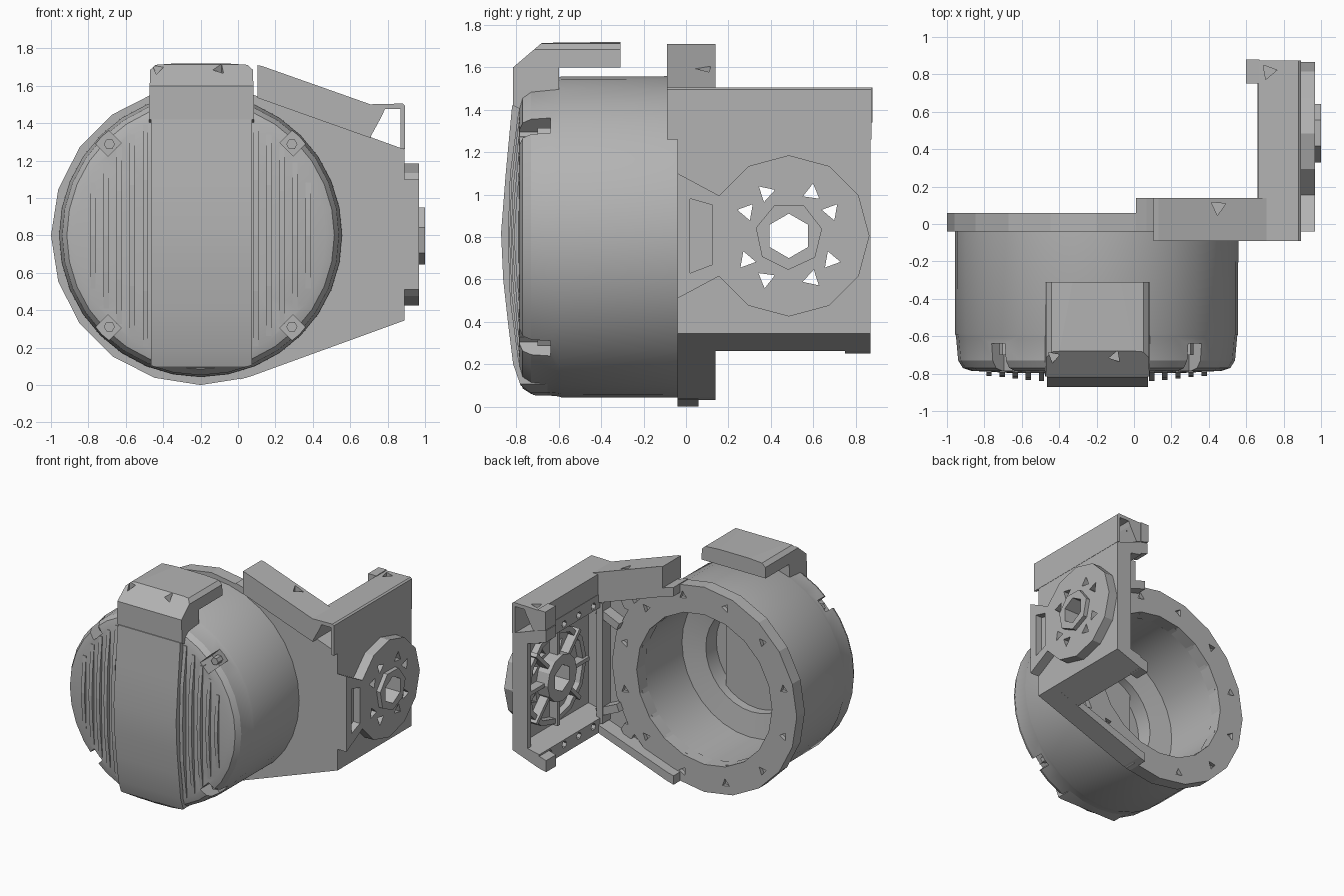
import bpy, bmesh, math
from mathutils import Vector

old = bpy.data.objects.get("Cube")
if old:
    bpy.data.objects.remove(old, do_unlink=True)

GREY = (0.45, 0.45, 0.45, 1)
grey = bpy.data.materials.new("plain grey")
grey.use_nodes = True
grey.diffuse_color = GREY
grey.node_tree.nodes["Principled BSDF"].inputs["Base Color"].default_value = GREY

CX, CZ = -0.2, 0.8        # cup axis
DY, DZ = 0.485, 0.805     # side disc axis


def finish(name, bm):
    bmesh.ops.recalc_face_normals(bm, faces=bm.faces)
    mesh = bpy.data.meshes.new(name)
    bm.to_mesh(mesh)
    bm.free()
    mesh.materials.append(grey)
    ob = bpy.data.objects.new(name, mesh)
    bpy.context.collection.objects.link(ob)
    return ob


def prism(name, polys, axis, a, b):
    """Extrude flat outlines along an axis from a to b."""
    place = {"x": lambda u, v, t: (t, u, v),
             "y": lambda u, v, t: (u, t, v),
             "z": lambda u, v, t: (u, v, t)}[axis]
    bm = bmesh.new()
    for poly in polys:
        face = bm.faces.new([bm.verts.new(place(u, v, a)) for u, v in poly])
        new = bmesh.ops.extrude_face_region(bm, geom=[face])["geom"]
        shift = Vector(place(0, 0, b - a))
        bmesh.ops.translate(bm, vec=shift, verts=[g for g in new if isinstance(g, bmesh.types.BMVert)])
    return finish(name, bm)


def lathe(name, profile, steps):
    """Turn a (radius, y) profile about the cup axis."""
    bm = bmesh.new()
    vs = [bm.verts.new((CX + r, y, CZ)) for r, y in profile]
    es = [bm.edges.new(p) for p in zip(vs, vs[1:])]
    bmesh.ops.spin(bm, geom=vs + es, cent=(CX, 0, CZ), axis=(0, 1, 0),
                   angle=math.tau, steps=steps, use_duplicate=False)
    bmesh.ops.remove_doubles(bm, verts=bm.verts, dist=0.0005)
    return finish(name, bm)


def ngon(u, v, r, n, turn=0):
    return [(u + r * math.cos(math.radians(turn) + math.tau * i / n),
             v + r * math.sin(math.radians(turn) + math.tau * i / n)) for i in range(n)]


def rect(u0, u1, v0, v1):
    return [(u0, v0), (u1, v0), (u1, v1), (u0, v1)]


def spoke(u, v, deg, r0, r1, w):
    """Rectangle lying along a radius."""
    c, s = math.cos(math.radians(deg)), math.sin(math.radians(deg))
    return [(u + r * c - t * s, v + r * s + t * c)
            for r, t in ((r0, -w), (r1, -w), (r1, w), (r0, w))]


def polar(u, v, r, deg):
    return u + r * math.cos(math.radians(deg)), v + r * math.sin(math.radians(deg))


def apply_mod(ob, mod):
    bpy.context.view_layer.objects.active = ob
    bpy.ops.object.modifier_apply(modifier=mod.name)


def cut(targets, cutter, operation="DIFFERENCE"):
    for ob in targets:
        mod = ob.modifiers.new("cut", "BOOLEAN")
        mod.operation, mod.solver, mod.object = operation, "EXACT", cutter
        apply_mod(ob, mod)
    bpy.data.objects.remove(cutter, do_unlink=True)


def bevel(ob, width):
    mod = ob.modifiers.new("bevel", "BEVEL")
    mod.width, mod.segments = width, 2
    apply_mod(ob, mod)


def smooth(ob):
    bpy.ops.object.select_all(action="DESELECT")
    ob.select_set(True)
    bpy.context.view_layer.objects.active = ob
    bpy.ops.object.shade_smooth_by_angle(angle=math.radians(25))


# Hollow cup, open at the back
cup = lathe("cup_body", [(0, -.8), (.45, -.797), (.67, -.785), (.715, -.77), (.74, -.73),
                         (.752, -.6), (.756, -.59), (.758, -.03), (.758, .03), (.585, .03),
                         (.585, -.5), (.4, -.53), (.4, -.66), (0, -.66)], 32)
cut([cup], prism("corner_notches", [spoke(CX, CZ, 45 + 90 * i, .65, .85, .05) for i in range(4)],
                 "y", -.9, -.64))
cut([cup], prism("inner_slots", [rect(CX + x - .02, CX + x + .02, CZ - .22, CZ + .22)
                                 for x in (-.25, -.15, .15, .25)], "y", -.73, -.6))
smooth(cup)
prism("corner_screws", [ngon(*polar(CX, CZ, .69, 45 + 90 * i), .03, 6) for i in range(4)],
      "y", -.7, -.63)

# Faceted flange ring with blind screw holes
flange = lathe("cup_flange", [(.585, -.04), (.8, -.04), (.8, .06), (.585, .06), (.585, -.04)], 20)
cut([flange], prism("flange_holes", [ngon(*polar(CX, CZ, .71, 15 + 30 * i), .035, 3, 40 * i)
                                     for i in range(12)], "y", 0, .1))

# Domed centre band, trimmed to the round rim, and vertical fins beside it
band = prism("front_band", [[(-.6, .03), (-.72, .055), (-.78, .1), (-.815, .2), (-.84, .4),
                             (-.862, .6), (-.872, .82), (-.85, 1.1), (-.82, 1.42), (-.6, 1.46)]],
             "x", -.465, .075)
cut([band], prism("band_trim", [ngon(CX, CZ, .747, 32)], "y", -1, -.5), "INTERSECT")
smooth(band)
for side, word in ((-1, "right"), (1, "left")):
    for i in range(5):
        off = .295 + .07 * i
        h = math.sqrt(.68 ** 2 - off ** 2) - .02 - .015 * i
        top = -.84 + .007 * i
        arc = [(-.75, CZ - h), (-.79, CZ - h), (top + .01, CZ - h / 2), (top, CZ),
               (top + .01, CZ + h / 2), (-.79, CZ + h), (-.75, CZ + h)]
        x = CX + side * off
        prism(f"{word}_fin_{i + 1}", [arc], "x", x - .014, x + .014)

# Hooked cap over the top of the cup
cap = prism("top_cap", [[(-.815, 1.42), (-.815, 1.6), (-.68, 1.715), (-.31, 1.72), (-.31, 1.6),
                         (-.6, 1.6), (-.6, 1.4), (-.74, 1.38)]], "x", -.475, .085)
cut([cap], prism("cap_outline", [[(-.48, 1.3), (.09, 1.3), (.08, 1.685), (.05, 1.712),
                                  (-.1, 1.722), (-.3, 1.722), (-.44, 1.712), (-.47, 1.685)]],
                 "y", -1, 0), "INTERSECT")
cut([cap], prism("cap_holes", [ngon(-.43, -.71, .035, 3, 20), ngon(-.1, -.71, .035, 3, 70)],
                 "z", 1.64, 1.8))

# Tapered arm plate reaching to the side bracket
low, high = (.067, .046), (.067, 1.554)
arm = prism("arm_plate", [[low, (.89, .345), (.89, 1.26), high]], "y", -.04, .02)
cut([arm], prism("arm_opening", [ngon(CX, CZ, .7, 32)], "y", -.2, .2))
rim = [(.01, .03), (.067, .046), (.89, .345), (.89, .405), (.067, .115), (.01, .1)]
for word, flip in (("lower", 1), ("upper", -1)):
    edge = [(x, z if flip == 1 else 2 * CZ - z + .003) for x, z in rim]
    prism(f"{word}_arm_rim", [edge], "y", -.04, .14)
    prism(f"{word}_arm_rib", [spoke(CX, CZ, -24 * flip, .78, .98, .03)], "y", 0, .11)
prism("arm_end_rim", [rect(.64, .69, .33, 1.27)], "y", 0, .12)
prism("arm_bosses", [ngon(.46, CZ + s * .5, .06, 6) for s in (-1, 1)], "y", 0, .06)

# Side wall with thick sloping edges, at right angles to the arm
wall = prism("side_wall", [rect(-.04, .87, .345, 1.26)], "x", .83, .89)
for word, s in (("lower", 1), ("upper", -1)):
    def z(h):
        return h if s == 1 else 1.605 - h
    edge = prism(f"{word}_wall_edge", [[(.66, z(.262)), (.89, z(.345)), (.89, z(.42)),
                                        (.66, z(.37))]], "y", -.04, .87)
    cut([edge], prism("edge_holes", [ngon(.2 + .18 * i, z(.332), .028, 6) for i in range(4)],
                      "x", .6, .71))
    prism(f"{word}_end_foot", [[(.6, z(.25)), (.67, z(.265)), (.67, z(.36)), (.6, z(.34))]],
          "y", .75, .87)
prism("wall_end_rim", [rect(.83, .87, .345, 1.26)], "x", .76, .84)

# Round mounting disc with flared neck, and its hub
outline = [polar(DY, DZ, .38, a) for a in range(-150, 151, 30)] + [(-.04, 1.1), (-.04, .51)]
disc = prism("mounting_disc", [outline], "x", .885, .967)
cut([disc], prism("neck_pocket", [[(.02, .98), (.125, .95), (.125, .67), (.02, .63)]], "x", .91, 1.1))
hub = prism("disc_hub", [ngon(DY, DZ, .16, 7, 12)], "x", .95, 1.0)
ring = prism("inner_hub_ring", [ngon(DY, DZ, .18, 12)], "x", .73, .84)
prism("inner_spokes", [spoke(DY, DZ, 45 * i, .165, .38, .015) for i in range(8)], "x", .76, .84)
outer = prism("inner_outer_ring", [ngon(DY, DZ, .37, 12)], "x", .78, .84)
cut([outer], prism("outer_ring_hole", [ngon(DY, DZ, .33, 12)], "x", .7, .9))
cut([wall, disc, hub, ring], prism("centre_hole", [ngon(DY, DZ, .105, 6, 30)], "x", .6, 1.2))
cut([wall, disc], prism("screw_holes", [ngon(*polar(DY, DZ, .23, a), .045, 3, a + 20)
                                        for a in (30, 62, 118, 150, 210, 242, 298, 330)],
                        "x", .6, 1.2))

# Cable cover: sloping bar over the arm and an open channel over the side wall
bar = prism("arm_cover", [[(.105, 1.71), (.13, 1.705), (.71, 1.5), (.71, 1.32), (.105, 1.535)]],
            "y", -.09, .14)
cut([bar], prism("cover_hole", [ngon(.45, .09, .045, 3, 25)], "z", 1.5, 1.8))
channel = prism("side_cover", [[(.665, 1.34), (.665, 1.5), (.88, 1.505), (.892, 1.495),
                                (.892, 1.26), (.868, 1.265), (.868, 1.475), (.785, 1.475),
                                (.77, 1.44), (.71, 1.33)]], "y", -.09, .875)
end = prism("side_cover_end", [[(.6, 1.36), (.6, 1.505), (.67, 1.505), (.67, 1.34)]],
            "y", .75, .88)
cut([channel, end], prism("cover_end_hole", [ngon(.72, .815, .045, 3, 10)], "z", 1.42, 1.6))
